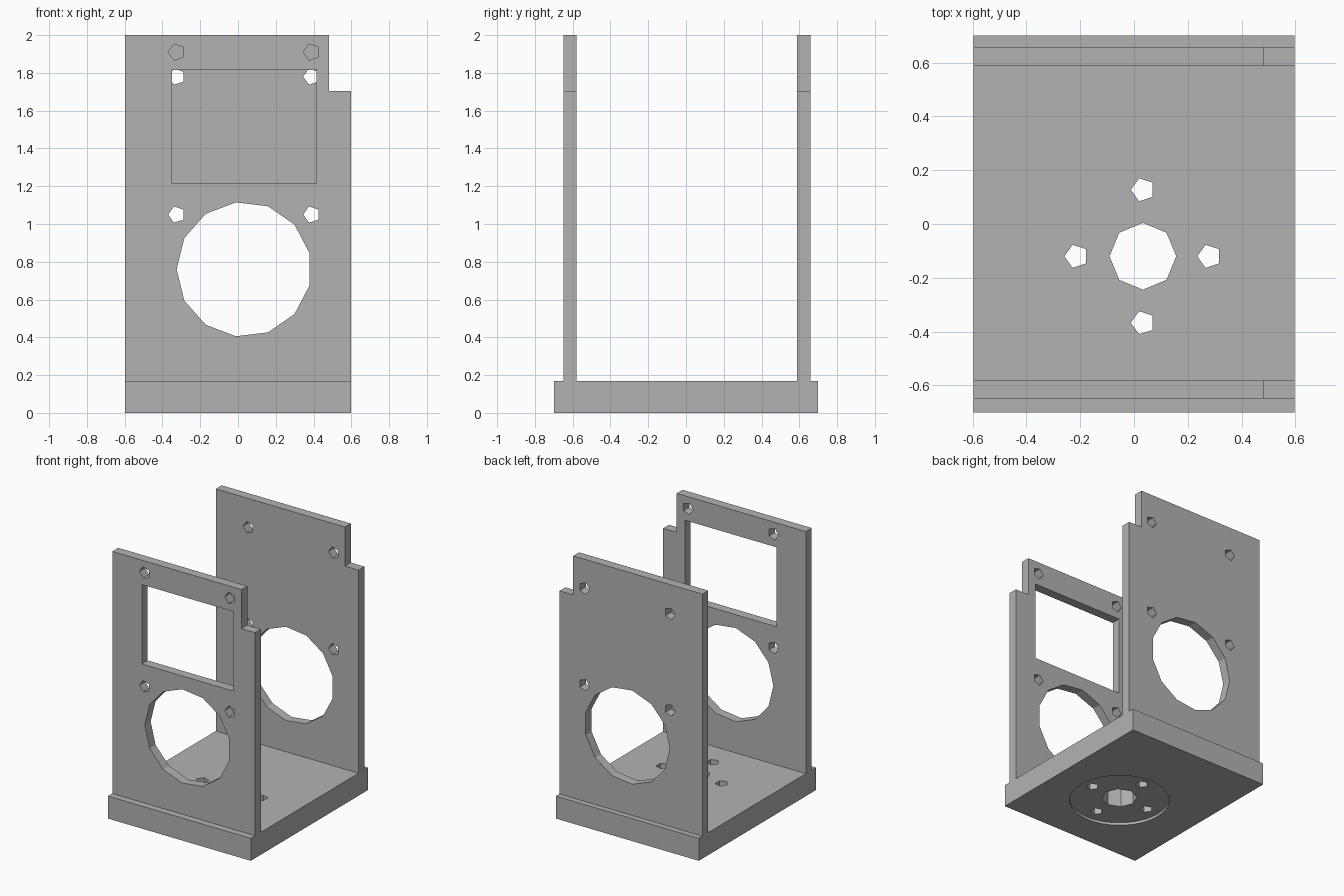
import bpy, bmesh
from math import pi, cos, sin, radians
from mathutils import Matrix

if "Cube" in bpy.data.objects:
    bpy.data.objects.remove(bpy.data.objects["Cube"], do_unlink=True)

grey = bpy.data.materials.new("plain_grey")
grey.use_nodes = True
COLOUR = (0.45, 0.45, 0.45, 1)
grey.diffuse_color = COLOUR
grey.node_tree.nodes["Principled BSDF"].inputs["Base Color"].default_value = COLOUR


def ring(cx, cy, radius, sides):
    """Regular polygon with one corner pointing to -x."""
    steps = [pi + 2 * pi * i / sides for i in range(sides)]
    return [(cx + radius * cos(a), cy + radius * sin(a)) for a in steps]


def rectangle(x0, y0, x1, y1):
    return [(x0, y0), (x1, y0), (x1, y1), (x0, y1)]


def sheet(name, outline, holes, thickness, matrix):
    """Flat sheet with holes, drawn in local xy and thickened along local z."""
    bm = bmesh.new()
    for loop in [outline] + holes:
        verts = [bm.verts.new((x, y, 0)) for x, y in loop]
        for a, b in zip(verts, verts[1:] + verts[:1]):
            bm.edges.new((a, b))
    bmesh.ops.triangle_fill(bm, edges=bm.edges[:], use_beauty=True, normal=(0, 0, 1))
    top = bmesh.ops.extrude_face_region(bm, geom=bm.faces[:], use_keep_orig=True)
    moved = [v for v in top["geom"] if isinstance(v, bmesh.types.BMVert)]
    bmesh.ops.translate(bm, verts=moved, vec=(0, 0, thickness))
    bmesh.ops.recalc_face_normals(bm, faces=bm.faces[:])
    bm.transform(matrix)
    mesh = bpy.data.meshes.new(name)
    bm.to_mesh(mesh)
    bm.free()
    mesh.materials.append(grey)
    obj = bpy.data.objects.new(name, mesh)
    bpy.context.collection.objects.link(obj)
    return obj


W, D = 0.597, 0.70          # half width and half depth
BASE_TOP = 0.17
PLATE = 0.07
CX, CY = 0.033, -0.12       # centre of the base hole pattern
BOLT = 0.045

# Base with a central bore and four bolt holes
spread = 0.247
bolts = [ring(CX + dx * spread, CY + dy * spread, BOLT, 5)
         for dx, dy in ((1, 0), (-1, 0), (0, 1), (0, -1))]
base = sheet("base", rectangle(-W, -D, W, D),
             [ring(CX, CY, 0.124, 8)] + bolts, BASE_TOP, Matrix())

# Shallow round recess under the base
cutter = sheet("recess_cutter", ring(CX, CY, 0.35, 40), [], 0.12,
               Matrix.Translation((0, 0, -0.1)))
cutter.hide_render = True
cut = base.modifiers.new("recess", "BOOLEAN")
cut.object, cut.operation, cut.solver = cutter, "DIFFERENCE", "EXACT"
bpy.context.view_layer.objects.active = base
bpy.ops.object.modifier_apply(modifier=cut.name)
bpy.data.objects.remove(cutter, do_unlink=True)

# Upright plates with a notched upper corner and a large round opening
notched = [(-W, BASE_TOP), (W, BASE_TOP), (W, 1.705), (0.483, 1.705), (0.483, 2), (-W, 2)]
window = rectangle(-0.35, 1.215, 0.415, 1.815)


def upright(name, back_y, upper_bolts, extra):
    holes = [ring(0.032, 0.76, 0.357, 13)] + extra
    holes += [ring(x, z, BOLT, 5) for x in (-0.325, 0.39) for z in (1.05, upper_bolts)]
    stand = Matrix.Translation((0, back_y, 0)) @ Matrix.Rotation(radians(90), 4, "X")
    return sheet(name, notched, holes, PLATE, stand)


upright("front_plate", -0.579, 1.91, [window])
upright("back_plate", 0.658, 1.78, [])
